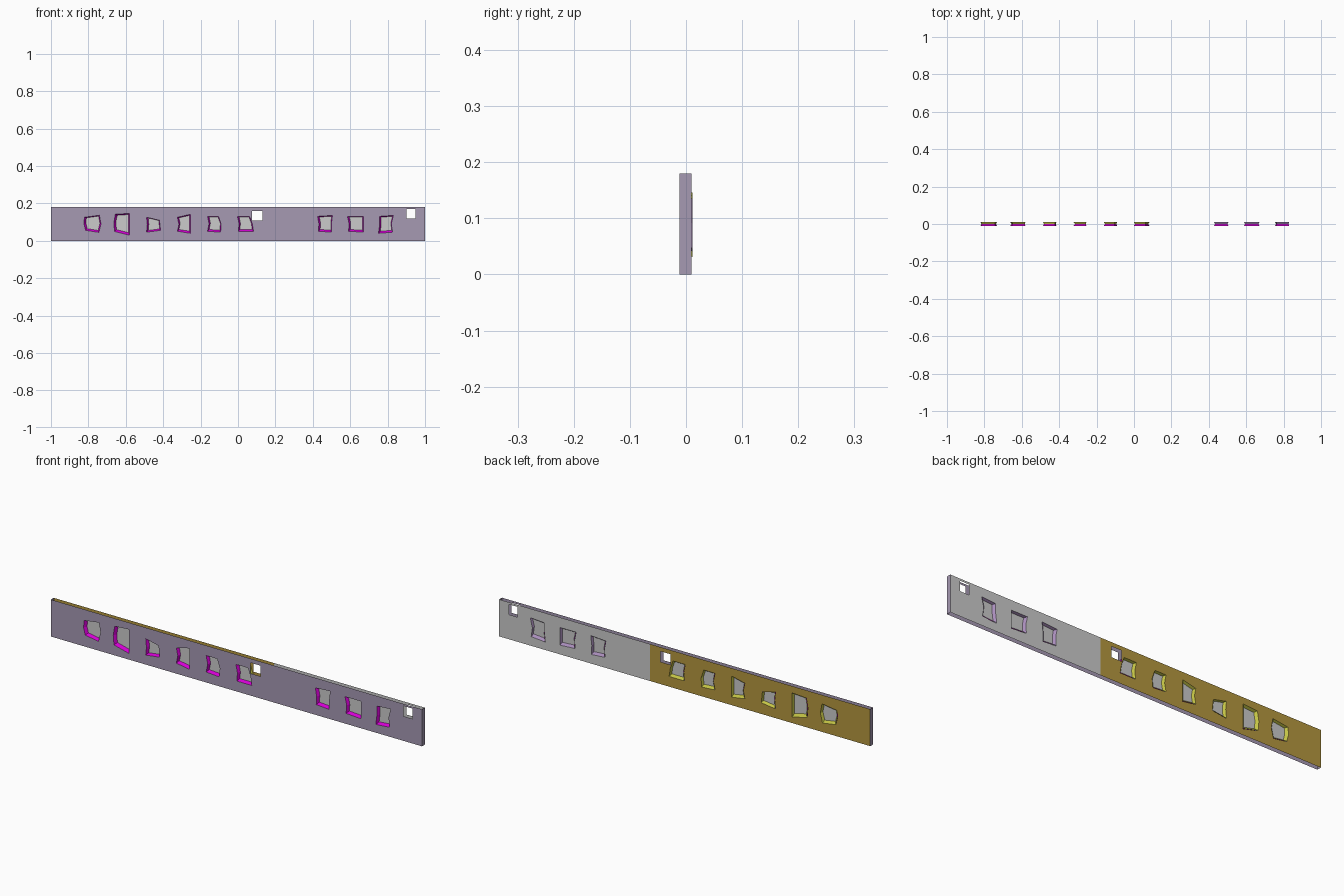
import bpy, bmesh

if "Cube" in bpy.data.objects:
    bpy.data.objects.remove(bpy.data.objects["Cube"])

H, YF, YB, YG, SPLIT = 0.18, -0.012, 0.010, 0.0, 0.188

def mat(name, r, g, b):
    m = bpy.data.materials.new(name)
    m.diffuse_color = (r, g, b, 1)
    m.use_nodes = True
    m.node_tree.nodes["Principled BSDF"].inputs["Base Color"].default_value = m.diffuse_color
    return m

PURPLE = mat("purple_wall", 0.38, 0.32, 0.45)
GOLD = mat("gold_wall", 0.46, 0.31, 0.05)
MAGENTA = mat("magenta_frame", 0.65, 0.0, 0.65)
LIME = mat("lime_frame", 0.55, 0.55, 0.06)
LAVENDER = mat("lavender_frame", 0.40, 0.27, 0.50)

def finish(bm, name, material=None):
    me = bpy.data.meshes.new(name)
    bm.to_mesh(me)
    bm.free()
    ob = bpy.data.objects.new(name, me)
    bpy.context.collection.objects.link(ob)
    if material:
        me.materials.append(material)
    return ob

def rect(x0, x1, z0, z1):
    return [(x0, z0), (x1, z0), (x1, z1), (x0, z1)]

# Thin upright sheet with openings
def sheet(name, y, outline, holes, material=None):
    bm = bmesh.new()
    edges = []
    for loop in [outline] + holes:
        vs = [bm.verts.new((x, y, z)) for x, z in loop]
        edges += [bm.edges.new((vs[i - 1], vs[i])) for i in range(len(vs))]
    bmesh.ops.triangle_fill(bm, edges=edges, use_beauty=True, use_dissolve=False,
                            normal=(0, -1 if y < 0 else 1, 0))
    return finish(bm, name, material)

# Sloping reveals between an outer and an inner outline
def reveals(name, windows, y_out, material):
    bm = bmesh.new()
    for outer, inner in windows:
        a = [bm.verts.new((x, y_out, z)) for x, z in outer]
        b = [bm.verts.new((x, YG, z)) for x, z in inner]
        for i in range(len(a)):
            bm.faces.new((a[i - 1], a[i], b[i], b[i - 1]))
    return finish(bm, name, material)

# Crooked windows in thousandths: centre x, then offsets and heights
# (top-left, top-right, bottom-right, bottom-left), left bow, right bow
SPECS = [
    (-776, -45, 126, 35, 137, 32, 45, -39, 56, -6, 10),
    (-614, -42, 142, 34, 147, 34, 30, -46, 50, -6, 0),
    (-451, -38, 126, 31, 110, 37, 56, -38, 46, 4, 0),
    (-289, -35, 126, 35, 142, 35, 40, -35, 51, 8, 0),
    (-126, -37, 131, 22, 131, 33, 46, -37, 51, 8, 9),
    (36, -39, 131, 26, 131, 47, 51, -34, 51, 6, 4),
    (470, -45, 131, 35, 136, 30, 46, -40, 51, 5, -3),
    (632, -47, 131, 39, 131, 39, 46, -41, 51, 6, 0),
    (795, -38, 131, 36, 136, 31, 46, -44, 40, 3, -9),
]
windows = []
for c, ax, az, bx, bz, cx, cz, dx, dz, lb, rb in SPECS:
    pts = [(ax, az), (bx, bz), ((bx + cx) / 2 + rb, (bz + cz) / 2),
           (cx, cz), (dx, dz), ((ax + dx) / 2 + lb, (az + dz) / 2)]
    mz = (az + bz + cz + dz) / 4
    outer = [((c + x) / 1000, z / 1000) for x, z in pts]
    inner = [((c + 2 + x * 0.82) / 1000, (mz + 3 + (z - mz) * 0.83) / 1000) for x, z in pts]
    windows.append((outer, inner))

left, right = windows[:6], windows[6:]
hole_a, hole_b = rect(0.076, 0.13, 0.108, 0.16), rect(0.90, 0.948, 0.12, 0.17)
outers = lambda group: [w[0] for w in group]

# Front and back walls, open at top and bottom
sheet("front_wall", YF, rect(-1, 1, 0, H), outers(windows) + [hole_a, hole_b], PURPLE)
sheet("back_wall_long", YB, rect(-1, SPLIT, 0, H), outers(left) + [hole_a], GOLD)
sheet("back_wall_short", YB, rect(SPLIT, 1, 0, H), outers(right) + [hole_b])

# End walls
for side, x in (("left", -1), ("right", 1)):
    bm = bmesh.new()
    vs = [bm.verts.new((x, y, z)) for y, z in ((YF, 0), (YB, 0), (YB, H), (YF, H))]
    bm.faces.new(vs if x > 0 else vs[::-1])
    finish(bm, side + "_end_wall", PURPLE)

# Window reveals; the back ones stand slightly proud
reveals("front_window_frames", windows, YF, MAGENTA)
reveals("back_window_frames_long", left, 0.012, LIME)
reveals("back_window_frames_short", right, 0.012, LAVENDER)

# Window panes
bm = bmesh.new()
for _, inner in windows:
    bm.faces.new([bm.verts.new((x, YG, z)) for x, z in inner])
finish(bm, "window_panes")
